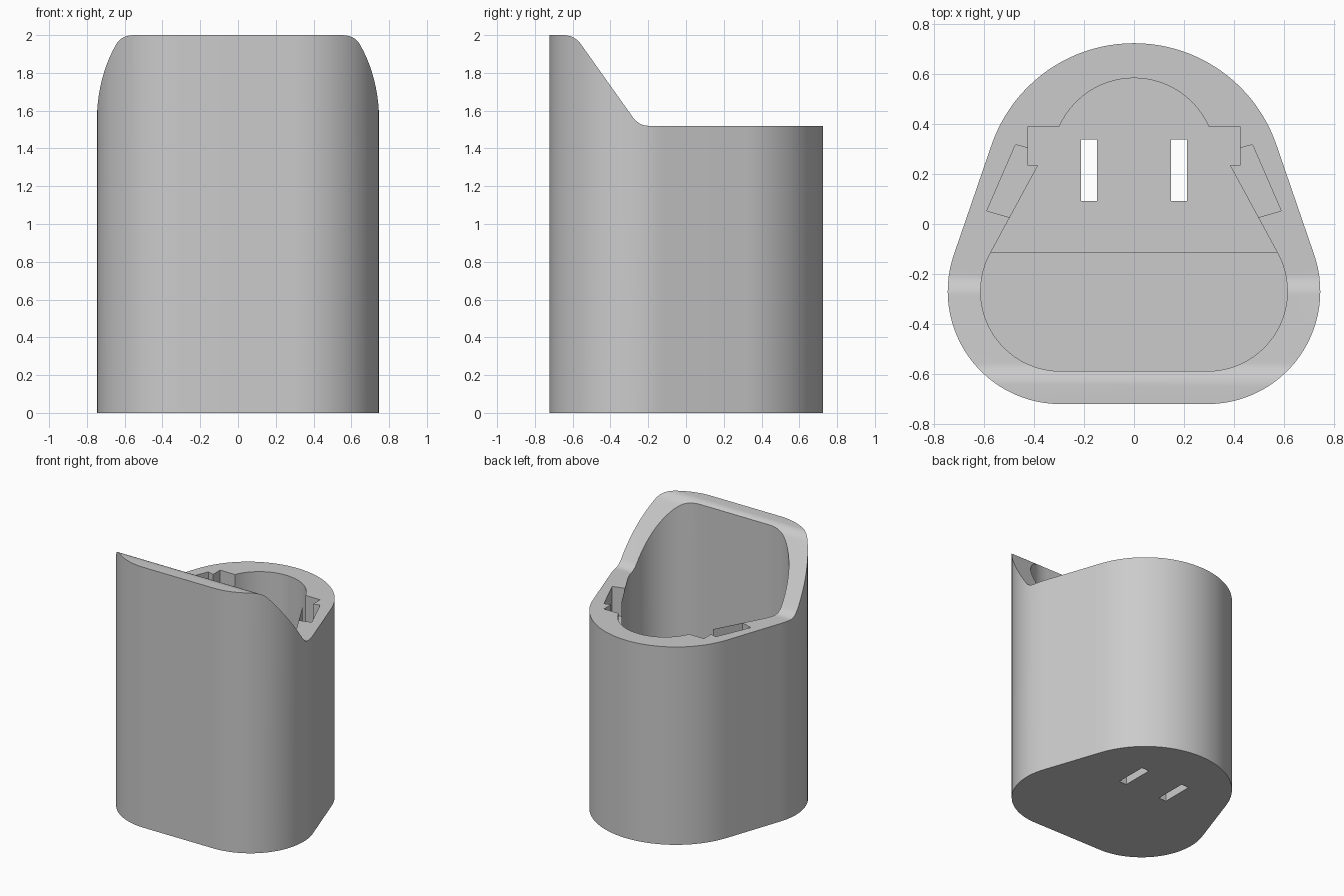
import bpy, bmesh
from math import sin, cos, radians, sqrt, asin, degrees

if "Cube" in bpy.data.objects:
    bpy.data.objects.remove(bpy.data.objects["Cube"])

grey = bpy.data.materials.new("plain_grey")
grey.diffuse_color = (0.6, 0.6, 0.6, 1)
grey.use_nodes = True
grey.node_tree.nodes["Principled BSDF"].inputs["Base Color"].default_value = grey.diffuse_color


def arc(cx, cy, r, a0, a1, n):
    """Points on a circle, from angle a0 to a1 in degrees."""
    angles = [radians(a0 + (a1 - a0) * i / n) for i in range(n + 1)]
    return [(cx + r * cos(a), cy + r * sin(a)) for a in angles]


def mirrored(half):
    """Close a half outline (x >= 0) with its mirror image."""
    return half + [(-x, y) for x, y in reversed(half) if x > 1e-6]


def bezier(a, b, c, n=10):
    return [tuple((1 - t) ** 2 * p + 2 * t * (1 - t) * q + t * t * r
                  for p, q, r in zip(a, b, c)) for t in [i / n for i in range(n + 1)]]


def prism(name, outline, lo, hi, sideways=False):
    """Extrude an outline along z, or a (y, z) outline along x."""
    bm = bmesh.new()
    verts = [bm.verts.new((lo, u, v) if sideways else (u, v, lo)) for u, v in outline]
    face = bm.faces.new(verts)
    top = bmesh.ops.extrude_face_region(bm, geom=[face])["geom"]
    step = (hi - lo, 0, 0) if sideways else (0, 0, hi - lo)
    bmesh.ops.translate(bm, vec=step, verts=[g for g in top if isinstance(g, bmesh.types.BMVert)])
    bmesh.ops.recalc_face_normals(bm, faces=bm.faces)
    mesh = bpy.data.meshes.new(name)
    bm.to_mesh(mesh)
    bm.free()
    mesh.materials.append(grey)
    obj = bpy.data.objects.new(name, mesh)
    bpy.context.collection.objects.link(obj)
    return obj


def cut(body, cutter):
    mod = body.modifiers.new("cut", "BOOLEAN")
    mod.operation, mod.solver, mod.object = "DIFFERENCE", "EXACT", cutter
    bpy.context.view_layer.objects.active = body
    bpy.ops.object.modifier_apply(modifier=mod.name)
    bpy.data.objects.remove(cutter)


# Outer shell: flat front, round front corners, tapered sides, round back
outer = arc(0.295, -0.27, 0.452, -90, 19.3, 28) + arc(0, 0.121, 0.604, 19.3, 90, 22)
body = prism("holder_body", mirrored(outer), 0, 2)

# Scooped rim: high at the front, sloping down to the back
rim = (bezier((-0.65, 2.0), (-0.59, 2.0), (-0.555, 1.95))
       + bezier((-0.285, 1.57), (-0.25, 1.52), (-0.20, 1.52)) + [(1, 1.52), (1, 2.3), (-0.65, 2.3)])
cut(body, prism("rim_cutter", rim, -1, 1, sideways=True))

# Main cavity, with a square shoulder and a round back
front = arc(0.295, -0.27, 0.32, -90, 29, 24)
r = 0.328
start = degrees(asin((0.39 - 0.257) / r))
back = arc(0, 0.257, r, start, 90, 14)
cavity = front + [(0.385, 0.235), (0.425, 0.235), (0.425, 0.39)] + back
cut(body, prism("cavity_cutter", mirrored(cavity), 0.2, 2.2))

# Deeper front part of the floor
cut(body, prism("front_well_cutter", mirrored(front), 0.13, 0.6))

for s in (-1, 1):
    # Slanted side pockets in the rim
    pocket = [(0.475, 0.318), (0.59, 0.053), (0.50, 0.027), (0.37, 0.262), (0.40, 0.298)]
    cut(body, prism("pocket_cutter", [(s * x, y) for x, y in pocket], 1.3, 1.7))
    # Slots through the floor
    slot = [(0.148, 0.093), (0.212, 0.093), (0.212, 0.338), (0.148, 0.338)]
    cut(body, prism("slot_cutter", [(s * x, y) for x, y in slot], -0.1, 0.5))

# Smooth curved walls, sharp edges
body.select_set(True)
bpy.context.view_layer.objects.active = body
bpy.ops.object.shade_smooth_by_angle(angle=radians(30))
